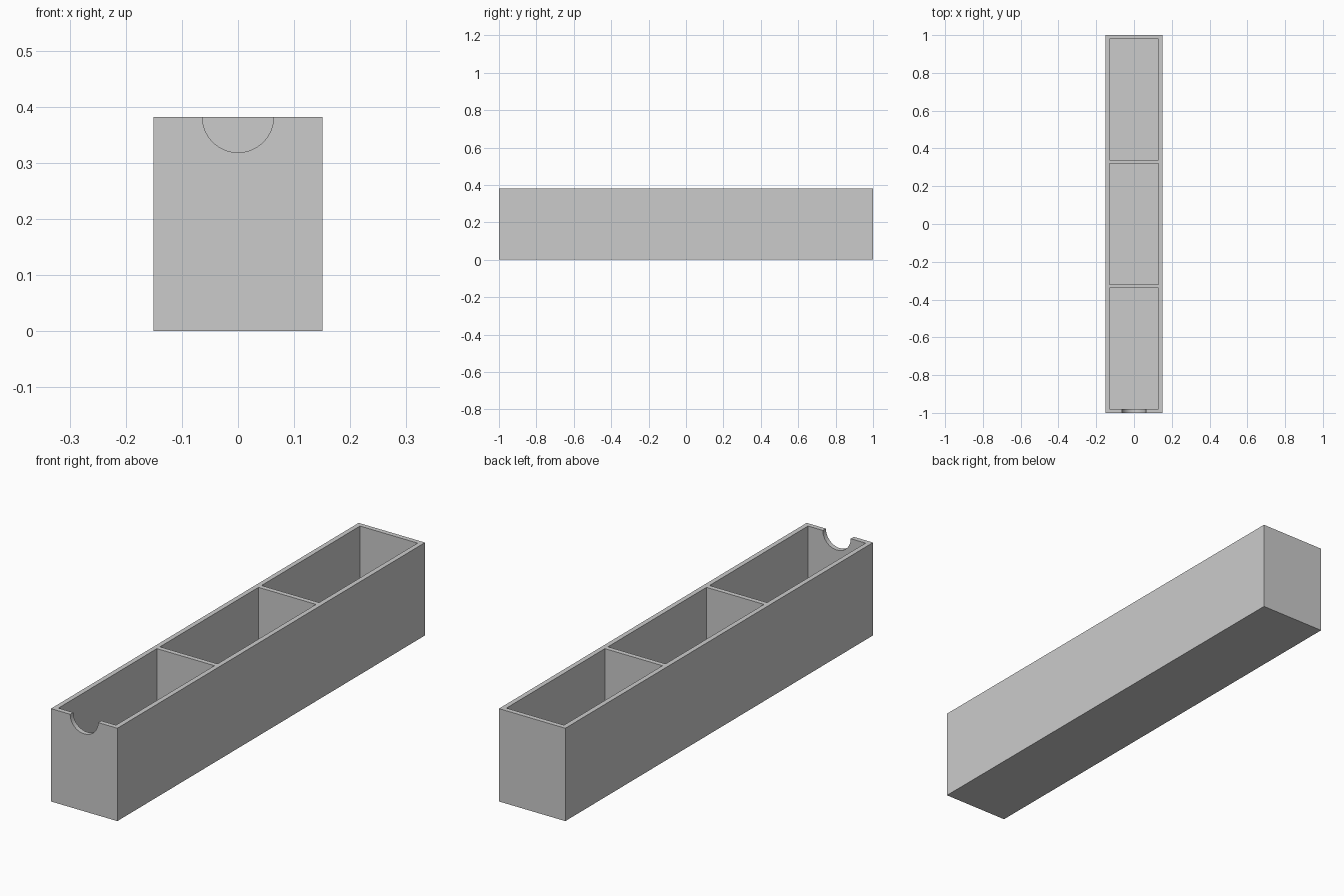
import bpy
from mathutils import Vector

cube = bpy.data.objects.get("Cube")
if cube:
    bpy.data.objects.remove(cube, do_unlink=True)

WIDTH, LENGTH, HEIGHT = 0.302, 2.0, 0.382
WALL, FLOOR, CELLS = 0.02, 0.02, 3
NOTCH_RADIUS = 0.0635

grey = bpy.data.materials.new("plain grey")
grey.use_nodes = True
grey.diffuse_color = (0.6, 0.6, 0.6, 1)
grey.node_tree.nodes["Principled BSDF"].inputs["Base Color"].default_value = (0.6, 0.6, 0.6, 1)


def box(name, low, high):
    low, high = Vector(low), Vector(high)
    bpy.ops.mesh.primitive_cube_add(size=1, location=(low + high) / 2)
    obj = bpy.context.object
    obj.name = name
    obj.scale = high - low
    bpy.ops.object.transform_apply(location=True, rotation=False, scale=True)
    obj.data.materials.append(grey)
    return obj


def cut(target, cutter):
    mod = target.modifiers.new(cutter.name, 'BOOLEAN')
    mod.operation = 'DIFFERENCE'
    mod.solver = 'EXACT'
    mod.object = cutter
    bpy.context.view_layer.objects.active = target
    bpy.ops.object.modifier_apply(modifier=mod.name)
    bpy.data.objects.remove(cutter, do_unlink=True)


# Solid outer block
tray = box("divided_tray", (-WIDTH / 2, -LENGTH / 2, 0), (WIDTH / 2, LENGTH / 2, HEIGHT))

# Equal compartments, leaving walls, dividers and floor
cell = (LENGTH - WALL * (CELLS + 1)) / CELLS
inner = WIDTH / 2 - WALL
for i in range(CELLS):
    y = -LENGTH / 2 + WALL + i * (cell + WALL)
    cut(tray, box("compartment_cutter", (-inner, y, FLOOR), (inner, y + cell, HEIGHT + 0.1)))

# Half-round finger notch in the front wall
bpy.ops.mesh.primitive_cylinder_add(vertices=64, radius=NOTCH_RADIUS, depth=WALL * 3,
                                    location=(0, -LENGTH / 2, HEIGHT),
                                    rotation=(1.5707963, 0, 0))
notch = bpy.context.object
notch.name = "notch_cutter"
notch.data.materials.append(grey)
cut(tray, notch)

# Smooth notch, crisp edges elsewhere
bpy.ops.object.select_all(action='DESELECT')
tray.select_set(True)
bpy.context.view_layer.objects.active = tray
bpy.ops.object.shade_smooth_by_angle()
